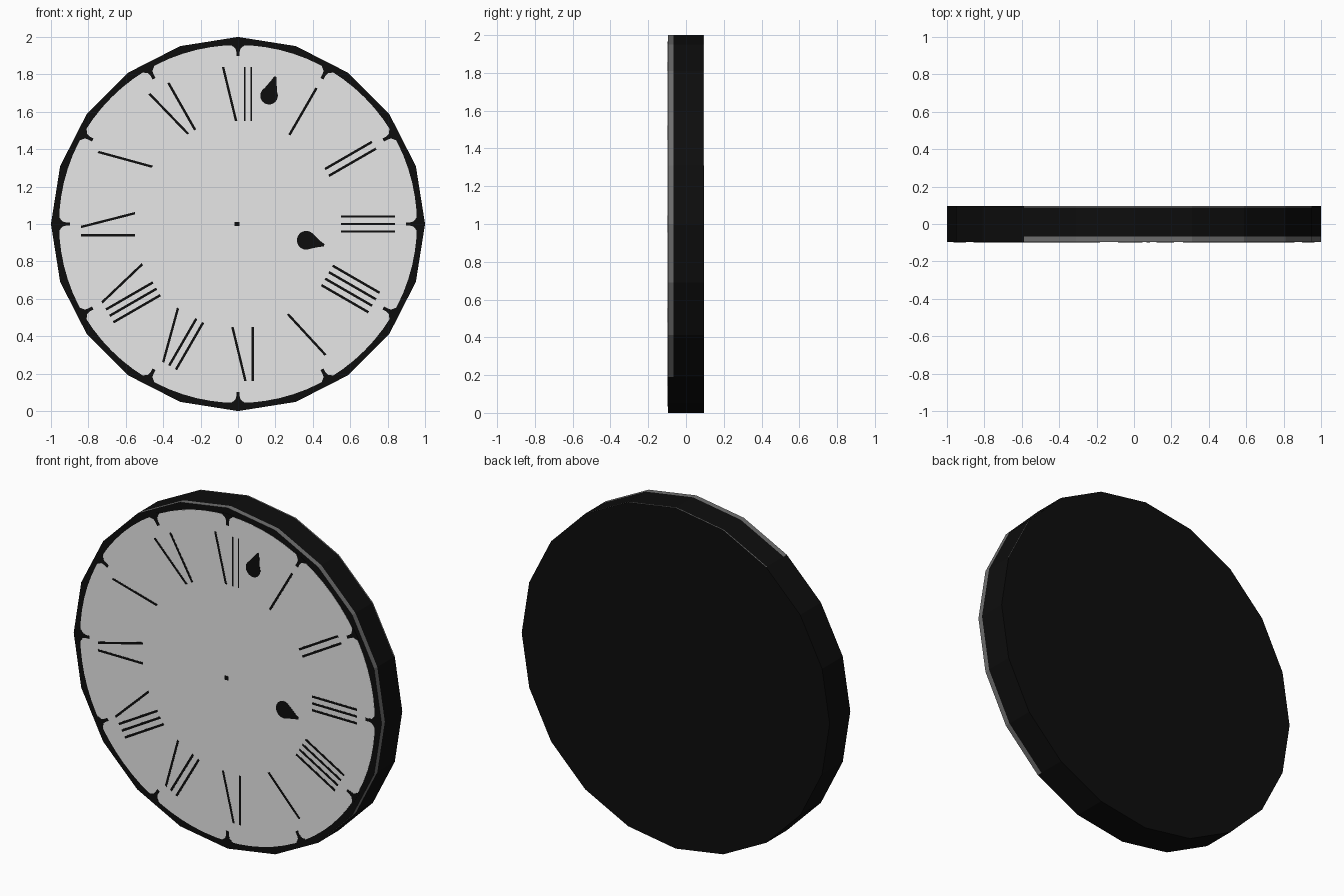
import bpy, bmesh, math
from math import sin, cos, radians, pi

if "Cube" in bpy.data.objects:
    bpy.data.objects.remove(bpy.data.objects["Cube"])


def material(name, rgb):
    m = bpy.data.materials.new(name)
    m.diffuse_color = (*rgb, 1)
    m.use_nodes = True
    m.node_tree.nodes["Principled BSDF"].inputs["Base Color"].default_value = m.diffuse_color
    return m


BLACK = material("black", (0.004, 0.004, 0.004))
WHITE = material("dial white", (0.8, 0.8, 0.8))
GREY = material("edge grey", (0.16, 0.16, 0.16))
FRONT = -0.096


def finish(name, bm, mats):
    bmesh.ops.recalc_face_normals(bm, faces=bm.faces)
    me = bpy.data.meshes.new(name)
    bm.to_mesh(me)
    bm.free()
    for m in mats:
        me.materials.append(m)
    ob = bpy.data.objects.new(name, me)
    bpy.context.collection.objects.link(ob)
    return ob


def prism(bm, pts, ys):
    """Stack copies of an (x, z) outline at each depth in ys, and cap the ends."""
    rings = [[bm.verts.new((x, y, z)) for x, z in pts] for y in ys]
    n = len(pts)
    for a, b in zip(rings, rings[1:]):
        for i in range(n):
            bm.faces.new((a[i], a[(i + 1) % n], b[(i + 1) % n], b[i]))
    bm.faces.new(rings[0])
    bm.faces.new(rings[-1])


def circle(r, n):
    return [(r * sin(2 * pi * i / n), 1 + r * cos(2 * pi * i / n)) for i in range(n)]


def dial_point(deg, r, t):
    """Point at clock angle deg, distance r outward and t clockwise."""
    a = radians(deg)
    return (r * sin(a) + t * cos(a), 1 + r * cos(a) - t * sin(a))


# Clock case: 20 sided, with a grey edge band on the upper right half
bm = bmesh.new()
prism(bm, circle(1, 20), (FRONT, -0.066, 0.089, 0.096))
bm.normal_update()
for f in bm.faces:
    c = f.calc_center_median()
    if len(f.verts) > 4:
        continue
    angle = math.degrees(math.atan2(c.x, c.z - 1))
    if (c.y < -0.066 and -36 < angle < 144) or (c.y > 0.089 and -36 < angle < 72):
        f.material_index = 1
finish("clock_case", bm, [BLACK, GREY])

# White dial plate
bm = bmesh.new()
prism(bm, circle(0.957, 80), (FRONT - 0.001, FRONT + 0.002))
finish("dial", bm, [WHITE])

PLATE = (FRONT - 0.002, FRONT + 0.001)

# Flared ticks growing inward from the rim
bm = bmesh.new()
half = [(0.965, 0.045), (0.95, 0.028), (0.938, 0.013), (0.92, 0.009), (0.897, 0.009)]
for h in range(12):
    outline = half + [(r, -t) for r, t in reversed(half)]
    prism(bm, [dial_point(30 * h, r, t) for r, t in outline], PLATE)
finish("rim_ticks", bm, [BLACK])

# Hour mark strokes: (outer offset, inner offset) for each hour
strokes = {
    1: [(0, 0)],
    2: [(-0.022, -0.022), (0.02, 0.02)],
    3: [(k, k) for k in (-0.04, 0, 0.04)],
    4: [(k, k) for k in (-0.06, -0.02, 0.02, 0.06)],
    5: [(-0.055, 0.01)],
    6: [(-0.04, 0.03), (-0.08, -0.08)],
    7: [(-0.023, 0.053), (-0.06, -0.06), (-0.102, -0.102)],
    8: [(0, 0.07), (-0.043, -0.043), (-0.082, -0.082), (-0.122, -0.122)],
    9: [(-0.016, 0.058), (-0.06, -0.06)],
    10: [(-0.04, 0.036)],
    11: [(-0.062, 0.01), (0.055, 0.053)],
    12: [(-0.08, -0.01), (0.035, 0.035), (0.072, 0.072)],
}
bm = bmesh.new()
for hour, lines in strokes.items():
    for o, i in lines:
        w = 0.004 if hour == 12 and o > 0 else 0.0065
        quad = [(0.84, o - w), (0.84, o + w), (0.55, i + w), (0.55, i - w)]
        prism(bm, [dial_point(30 * hour, r, t) for r, t in quad], PLATE)
finish("hour_marks", bm, [BLACK])


# Teardrop hand ornaments
def teardrop(name, cx, cz, r, tx, tz):
    length = math.hypot(tx - cx, tz - cz)
    ux, uz = (tx - cx) / length, (tz - cz) / length
    pts = [(r * cos(radians(a)), r * sin(radians(a))) for a in range(50, 311, 13)]
    pts += [(length * 0.72, -r * 0.35), (length, -0.006), (length, 0.006), (length * 0.72, r * 0.35)]
    bm = bmesh.new()
    prism(bm, [(cx + p * ux - q * uz, cz + p * uz + q * ux) for p, q in pts], PLATE)
    finish(name, bm, [BLACK])


teardrop("minute_hand_drop", 0.166, 1.686, 0.047, 0.2, 1.788)
teardrop("hour_hand_drop", 0.365, 0.913, 0.05, 0.461, 0.886)

# Centre pin
bm = bmesh.new()
prism(bm, [(x - 0.006, z + 1) for x, z in ((-0.013, -0.012), (0.013, -0.012), (0.013, 0.012), (-0.013, 0.012))], PLATE)
finish("centre_pin", bm, [BLACK])
